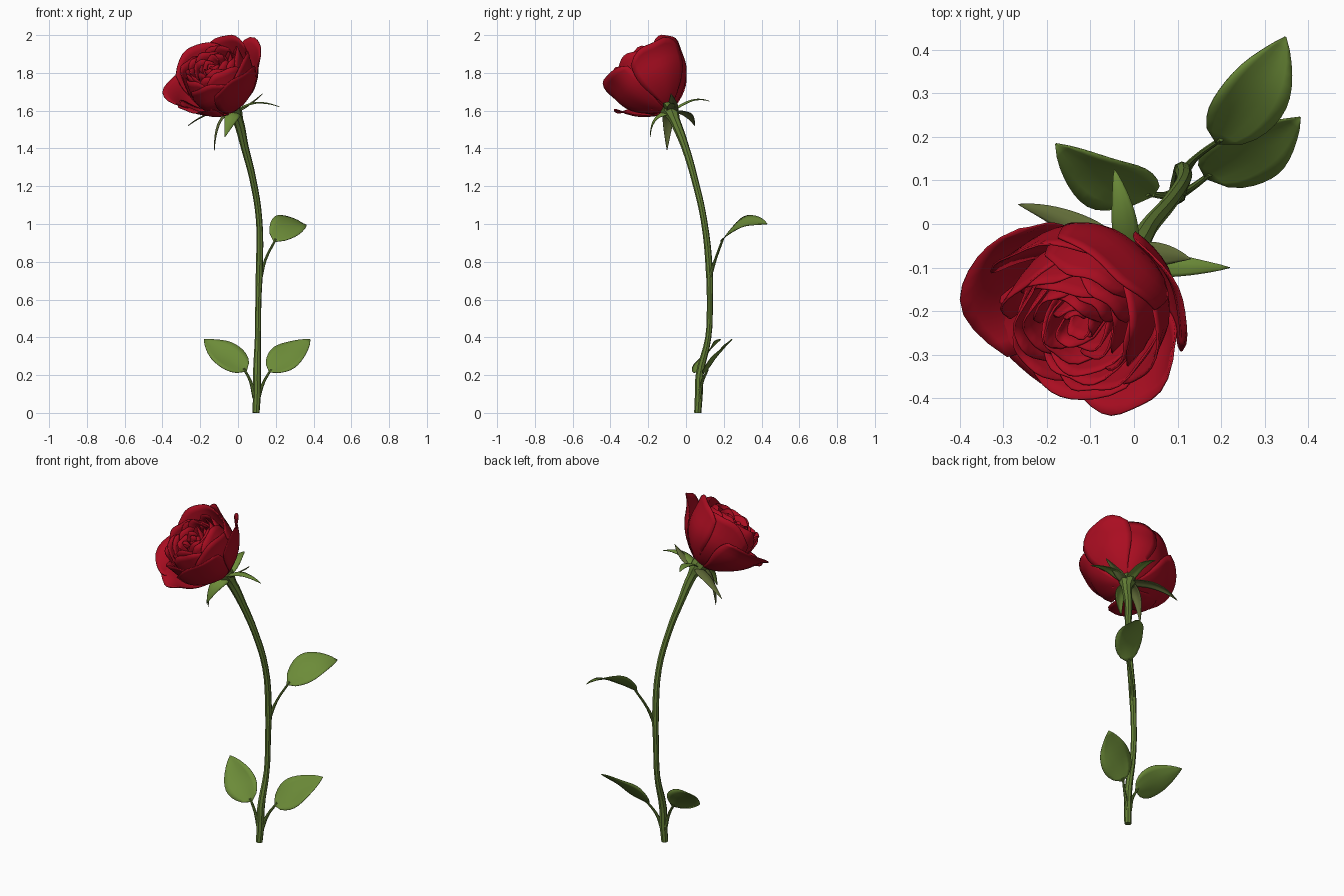
import bpy, bmesh, math
from mathutils import Vector

cube = bpy.data.objects.get("Cube")
if cube:
    bpy.data.objects.remove(cube)


def material(name, rgb):
    m = bpy.data.materials.new(name)
    m.use_nodes = True
    m.diffuse_color = (*rgb, 1)
    m.node_tree.nodes["Principled BSDF"].inputs["Base Color"].default_value = (*rgb, 1)
    return m


RED = material("petal red", (0.40, 0.004, 0.015))
LEAF = material("leaf green", (0.15, 0.26, 0.04))
STEM = material("stem green", (0.125, 0.21, 0.036))
OLIVE = material("olive green", (0.12, 0.15, 0.04))


def select_only(ob):
    bpy.ops.object.select_all(action='DESELECT')
    ob.select_set(True)
    bpy.context.view_layer.objects.active = ob


def sheet(name, point, nu, nv, mat, thick):
    """Thin sheet from point(u, v), with u in -1..1 and v in 0..1."""
    bm = bmesh.new()
    rows = [[bm.verts.new(point(2 * i / nu - 1, j / nv)) for i in range(nu + 1)]
            for j in range(nv + 1)]
    for a, b in zip(rows, rows[1:]):
        for i in range(nu):
            bm.faces.new((a[i], a[i + 1], b[i + 1], b[i]))
    bmesh.ops.remove_doubles(bm, verts=bm.verts, dist=0.0004)
    me = bpy.data.meshes.new(name)
    bm.to_mesh(me)
    bm.free()
    me.materials.append(mat)
    ob = bpy.data.objects.new(name, me)
    bpy.context.collection.objects.link(ob)
    select_only(ob)
    bpy.ops.object.shade_smooth_by_angle(angle=math.radians(35))
    mod = ob.modifiers.new("thickness", 'SOLIDIFY')
    mod.thickness, mod.offset = thick, 0


def tube(name, points, mat):
    """Round stalk through (x, y, z, radius) points."""
    cu = bpy.data.curves.new(name, 'CURVE')
    cu.dimensions = '3D'
    cu.bevel_depth, cu.bevel_resolution = 1, 2
    cu.resolution_u, cu.use_fill_caps = 4, True
    sp = cu.splines.new('BEZIER')
    sp.bezier_points.add(len(points) - 1)
    for bp, (x, y, z, r) in zip(sp.bezier_points, points):
        bp.co, bp.radius = (x, y, z), r
        bp.handle_left_type = bp.handle_right_type = 'AUTO'
    cu.materials.append(mat)
    ob = bpy.data.objects.new(name, cu)
    bpy.context.collection.objects.link(ob)
    select_only(ob)
    bpy.ops.object.convert(target='MESH')
    bpy.ops.object.shade_smooth_by_angle(angle=math.radians(40))


def blade(name, base, mid, tip, normal, width, fold, mat, peak=0.75):
    """Pointed leaf along a quadratic curve, folded along its midrib."""
    a, b, c, n = (Vector(p) for p in (base, mid, tip, normal))
    side = (c - a).cross(n).normalized()
    n = side.cross(c - a).normalized()

    def point(u, t):
        p = a * (1 - t) ** 2 + b * 2 * t * (1 - t) + c * t * t
        w = width * (math.sin(math.pi * t ** peak) ** 0.8 if 0 < t < 1 else 0.02)
        wave = 0.05 * w * math.sin(9 * t + 2 * u) * abs(u)
        return p + side * u * w + n * (fold * abs(u) ** 1.5 * w + wave)

    sheet(name, point, 6, 12, mat, 0.003)


# Stem, swelling into the flower base
tube("stem", [(.095, .062, 0, .019), (.10, .068, .1, .021), (.10, .072, .2, .021),
              (.105, .118, .4, .016), (.108, .126, .6, .016), (.113, .123, .76, .019),
              (.112, .095, 1.02, .017), (.078, .045, 1.24, .018), (.035, -.005, 1.41, .021),
              (0, -.06, 1.55, .028), (-.025, -.085, 1.605, .046),
              (-.045, -.11, 1.635, .05)], STEM)

# Leaf stalks and leaves
tube("upper_leaf_stalk", [(.115, .12, .7, .012), (.145, .155, .81, .007),
                          (.20, .195, .92, .006)], STEM)
tube("lower_left_leaf_stalk", [(.10, .068, .06, .014), (.135, .085, .16, .008),
                               (.175, .115, .23, .006)], STEM)
tube("lower_right_leaf_stalk", [(.09, .068, .08, .014), (.065, .065, .17, .008),
                                (.03, .07, .235, .006)], STEM)
blade("upper_leaf", (.19, .185, .905), (.285, .30, 1.04), (.348, .43, 1.0),
      (.25, -.45, .85), .088, .15, LEAF)
blade("lower_left_leaf", (.165, .105, .215), (.27, .165, .31), (.382, .245, .388),
      (0, -.7, .7), .09, .15, LEAF)
blade("lower_right_leaf", (.045, .065, .22), (-.07, .09, .31), (-.18, .184, .388),
      (0, -.74, .67), .088, .15, LEAF)

# Sepals around the flower base: middle, tip, normal, half width, colour
SEPALS = [((.08, -.10, 1.68), (.22, -.10, 1.62), (0, 0, 1), .03, LEAF),
          ((-.02, .03, 1.69), (-.045, .125, 1.65), (0, 0, 1), .03, LEAF),
          ((-.15, .02, 1.62), (-.265, .045, 1.52), (-.3, 0, 1), .032, OLIVE),
          ((-.13, -.10, 1.60), (-.125, -.10, 1.39), (-1, -.2, .4), .034, OLIVE),
          ((-.03, -.19, 1.60), (-.07, -.19, 1.46), (0, -1, .3), .04, LEAF),
          ((.06, -.06, 1.63), (.13, -.08, 1.69), (0, 0, 1), .03, OLIVE)]
for i, (mid, tip, normal, width, mat) in enumerate(SEPALS):
    blade(f"sepal_{i + 1}", (-.015, -.08, 1.595), mid, tip, normal, width, -.25, mat, .55)

# Flower head, tilted forward and to its right
BASE = Vector((-.03, -.09, 1.6))
TILT = Vector((0, 0, 1)).rotation_difference(Vector((-.37, -.49, .79)))


def petal(name, azimuth, span, radius, height, flare, droop, close=0.0):
    """Cupped petal; flare opens the rim, droop bends it down, close tucks it in."""
    az, half = math.radians(azimuth), math.radians(span)

    def point(u, v):
        s = v * (1 - 0.16 * abs(u) ** 2.6)
        cup = math.sin(min(1, s * 1.5) * math.pi / 2) ** 0.8
        r = radius * cup * (1 - close * s ** 3) + flare * s ** 3
        r += 0.012 * u * s + 0.006 * s * math.sin(4 * u + azimuth)
        h = height * s ** 1.1 - droop * s ** 5
        h += 0.006 * s * math.sin(5 * u + 2 * azimuth)
        ang = az + half * u * (0.75 + 0.25 * math.sin(math.pi * s))
        return BASE + TILT @ Vector((r * math.cos(ang), r * math.sin(ang), h))

    sheet(name, point, 10, 10, RED, 0.005)


# Outer petals: azimuth, half span, radius, height, flare, droop
OUTER = [(170, 52, .20, .29, .09, .04), (218, 40, .185, .25, .085, .05),
         (300, 44, .19, .305, .055, .01), (18, 40, .20, .30, .09, .02),
         (55, 46, .195, .335, .03, 0), (110, 50, .195, .33, .035, 0),
         (255, 48, .175, .30, .02, 0), (340, 46, .18, .315, .025, 0)]
for i, spec in enumerate(OUTER):
    petal(f"outer_petal_{i + 1}", *spec)

# Inner petals in tightening rings
RINGS = [(5, .168, .333), (5, .143, .33), (4, .118, .33), (4, .092, .325),
         (3, .066, .32), (3, .044, .315), (2, .022, .31)]
for k, (count, radius, height) in enumerate(RINGS):
    for i in range(count):
        petal(f"inner_petal_{k + 1}_{i + 1}", 47 * k + 360 * i / count, 235 / count,
              radius, height - .012 * (i % 2), .008, 0, .12)
